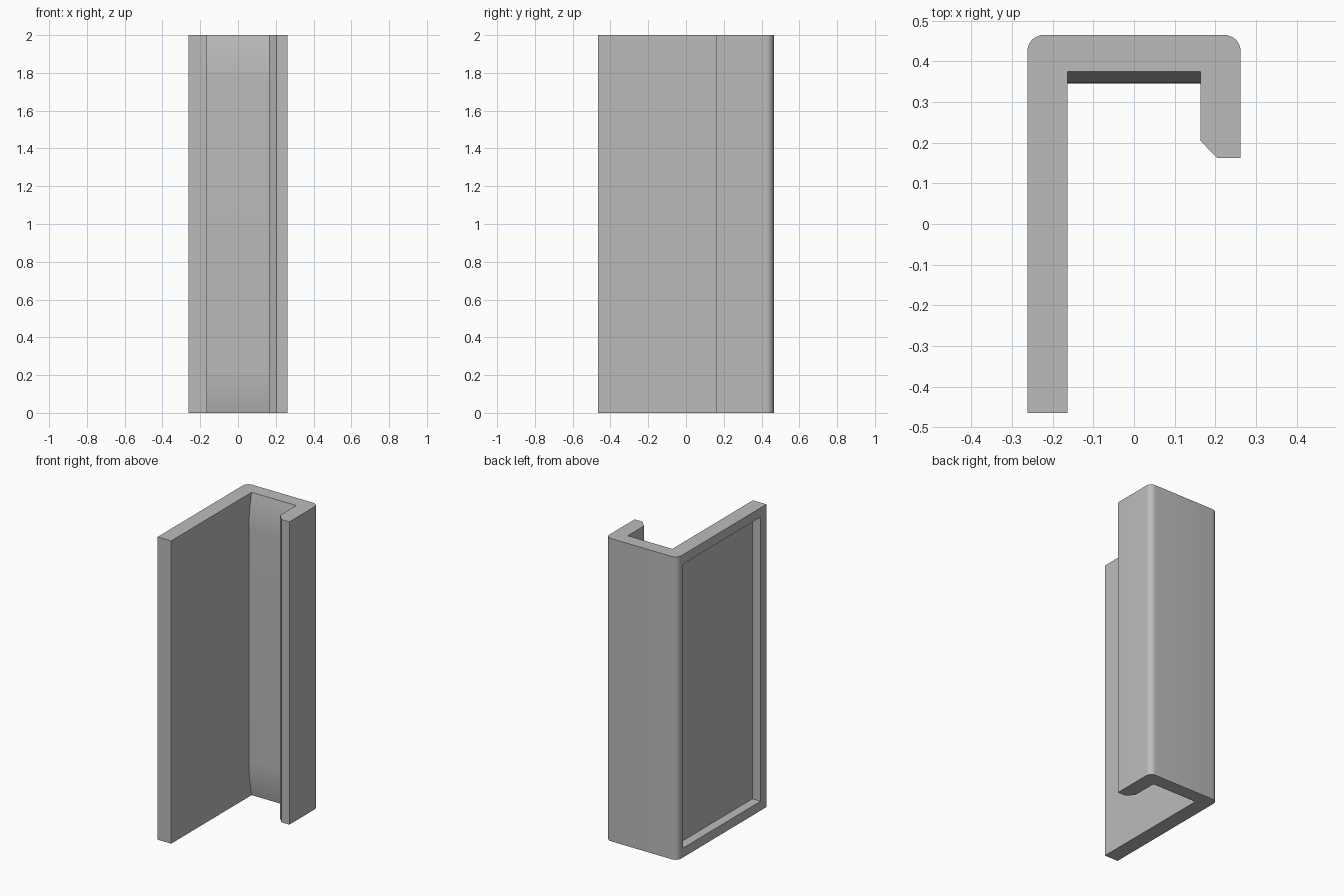
import bpy, bmesh, math

cube = bpy.data.objects.get("Cube")
if cube:
    bpy.data.objects.remove(cube, do_unlink=True)

HALF_W, HALF_D, HEIGHT = 0.262, 0.465, 2.0
INNER, RADIUS = 0.163, 0.04
FLARE_LEN, FLARE_DEPTH = 0.25, 0.03
STEPS = 8

grey = bpy.data.materials.new("plain grey")
grey.use_nodes = True
colour = (0.5, 0.5, 0.5, 1)
grey.diffuse_color = colour
grey.node_tree.nodes["Principled BSDF"].inputs["Base Color"].default_value = colour


def corner(cx, cy, start):
    """Quarter-round outer corner, running clockwise."""
    angles = [start - math.pi / 2 * i / STEPS for i in range(STEPS + 1)]
    return [(cx + RADIUS * math.cos(a), cy + RADIUS * math.sin(a)) for a in angles]


def section(inner_back):
    """Hook-shaped outline with a long wall, a back and a chamfered lip."""
    cx, cy = HALF_W - RADIUS, HALF_D - RADIUS
    return ([(-HALF_W, -HALF_D)] + corner(-cx, cy, math.pi) + corner(cx, cy, math.pi / 2)
            + [(HALF_W, 0.162), (0.205, 0.162), (INNER, 0.205),
               (INNER, inner_back), (-INNER, inner_back), (-INNER, -HALF_D)])


# Heights and inner back positions, with a gentle flare at both ends
flare = []
for i in range(STEPS + 1):
    t = i / STEPS
    flare.append((FLARE_LEN * (1 - t), 0.345 + FLARE_DEPTH * t * t))
layers = flare[::-1] + [(HEIGHT - z, y) for z, y in flare]

# Channel body lofted through the layers
bm = bmesh.new()
rings = [[bm.verts.new((x, y, z)) for x, y in section(back)] for z, back in layers]
for low, high in zip(rings, rings[1:]):
    for i in range(len(low)):
        j = (i + 1) % len(low)
        bm.faces.new((low[i], low[j], high[j], high[i]))
bm.faces.new(rings[0])
bm.faces.new(rings[-1])
bmesh.ops.recalc_face_normals(bm, faces=bm.faces)
mesh = bpy.data.meshes.new("clip_channel")
bm.to_mesh(mesh)
bm.free()
mesh.materials.append(grey)
body = bpy.data.objects.new("clip_channel", mesh)
bpy.context.collection.objects.link(body)

# Rectangular recess in the outside of the long wall
bpy.ops.mesh.primitive_cube_add(size=1, location=(-HALF_W, 0, HEIGHT / 2))
cutter = bpy.context.object
cutter.name = "recess_cutter"
cutter.scale = (0.12, 0.81, 1.876)
cutter.hide_render = True
cutter.data.materials.append(grey)
cut = body.modifiers.new("recess", "BOOLEAN")
cut.operation = "DIFFERENCE"
cut.solver = "EXACT"
cut.object = cutter

bpy.ops.object.select_all(action="DESELECT")
body.select_set(True)
bpy.context.view_layer.objects.active = body
bpy.ops.object.modifier_apply(modifier=cut.name)
bpy.data.objects.remove(cutter, do_unlink=True)
bpy.ops.object.shade_smooth_by_angle(angle=math.radians(30))
